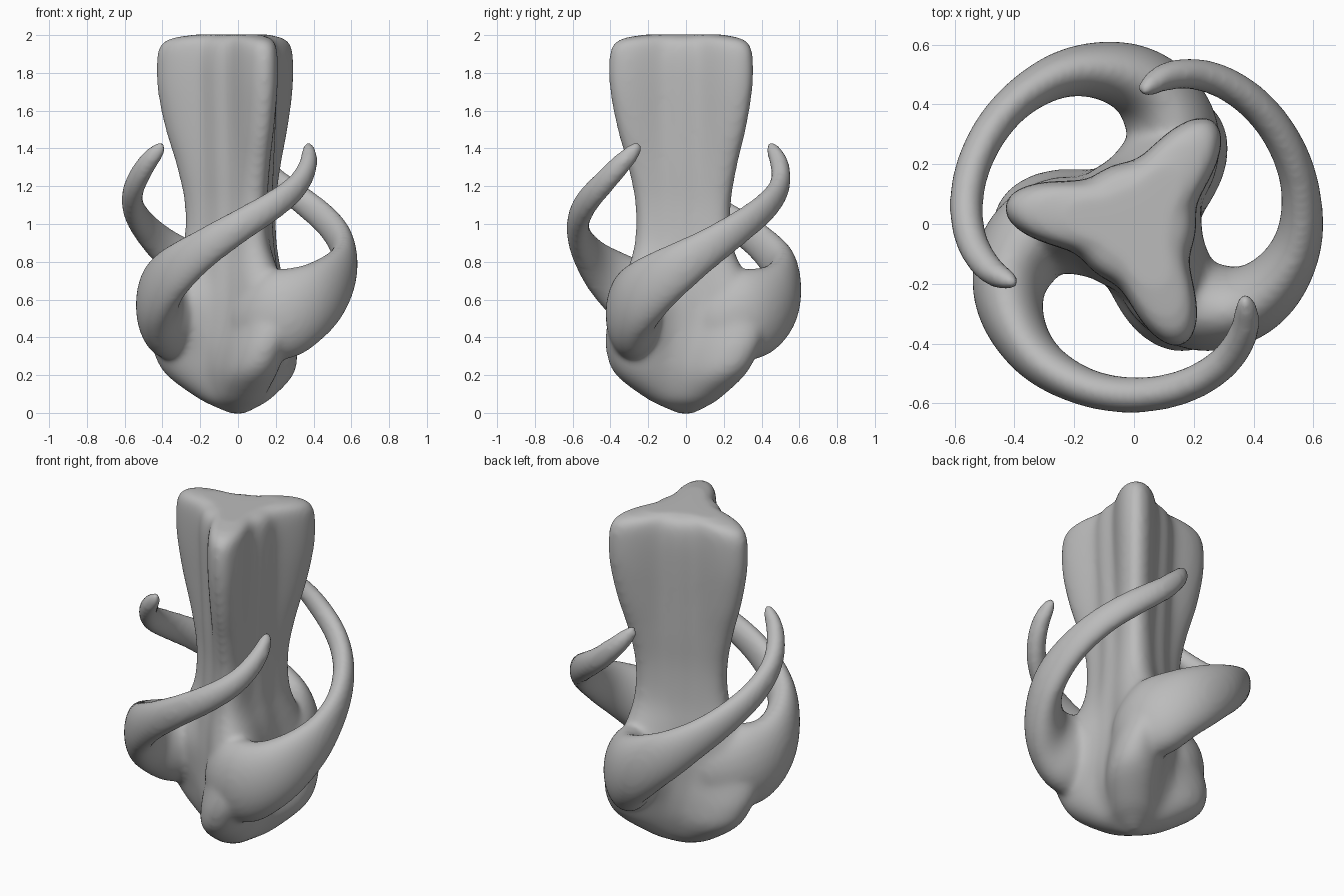
import bpy, bmesh
from math import sin, cos, radians, pi
from mathutils import Vector

cube = bpy.data.objects.get("Cube")
if cube:
    bpy.data.objects.remove(cube)

grey = bpy.data.materials.new("plain grey")
grey.use_nodes = True
tone = (0.5, 0.5, 0.5, 1)
grey.diffuse_color = tone
grey.node_tree.nodes["Principled BSDF"].inputs["Base Color"].default_value = tone


def smooth_keys(keys, steps):
    """Catmull-Rom interpolation through rows of values."""
    rows = [Vector(k) for k in keys]
    pad = [2 * rows[0] - rows[1]] + rows + [2 * rows[-1] - rows[-2]]
    out = []
    for a, b, c, d in zip(pad, pad[1:], pad[2:], pad[3:]):
        for i in range(steps):
            t = i / steps
            out.append(b + (c - a) * (t / 2) + (2 * a - 5 * b + 4 * c - d) * (t * t / 2)
                       + (3 * b - a - 3 * c + d) * (t ** 3 / 2))
    return out + [rows[-1]]


def loft(bm, rings):
    """Skin closed rings of points and cap both ends."""
    loops = [[bm.verts.new(p) for p in ring] for ring in rings]
    n = len(loops[0])
    for low, high in zip(loops, loops[1:]):
        for i in range(n):
            j = (i + 1) % n
            bm.faces.new((low[i], low[j], high[j], high[i]))
    bm.faces.new(loops[0][::-1])
    bm.faces.new(loops[-1])


def polar(angle, r, z):
    return Vector((r * cos(angle), r * sin(angle), z))


bm = bmesh.new()

# Three-cornered stem: height, corner radius, side radius, corner angle, corner sharpness
stem = [(-.004, .04, .03, 286, 1), (.03, .12, .09, 286, 1), (.08, .22, .15, 286, 1.1),
        (.2, .385, .2, 288, 1.4), (.32, .45, .22, 293, 1.6), (.45, .47, .225, 300, 1.6),
        (.6, .43, .225, 303, 1.6), (.75, .345, .21, 298, 1.8), (.9, .29, .19, 293, 2.2),
        (1.1, .285, .182, 292, 2.5), (1.3, .327, .19, 292, 2.8), (1.5, .388, .198, 292, 3),
        (1.7, .43, .206, 292, 3), (1.85, .437, .208, 292, 3), (1.94, .42, .198, 292, 3),
        (1.982, .36, .172, 292, 2.8), (2.003, .23, .12, 292, 2)]
rings = []
for z, corner, side, turn, sharp in smooth_keys(stem, 4):
    ring = []
    for i in range(90):
        a = 2 * pi * i / 90
        w = (.5 + .5 * cos(3 * (a - radians(turn)))) ** sharp
        ring.append(polar(a, side + (corner - side) * w, z))
    rings.append(ring)
loft(bm, rings)

# Curling arms: angle, distance from axis, height, sideways and upright half size
arm = [(-85, .1, .42, .08, .12), (-68, .23, .47, .13, .2), (-50, .36, .525, .15, .24),
       (-32, .475, .605, .12, .195), (-10, .545, .735, .085, .145), (10, .567, .86, .066, .108),
       (30, .572, .985, .06, .088), (50, .567, 1.105, .057, .077), (65, .548, 1.205, .054, .067),
       (77, .508, 1.315, .049, .056), (84, .462, 1.395, .035, .04), (86, .448, 1.435, .014, .014)]
path = smooth_keys(arm, 6)
for k in range(3):
    centres = [polar(radians(p[0] + 120 * k), p[1], p[2]) for p in path]
    rings = []
    for i, p in enumerate(path):
        tangent = (centres[min(i + 1, len(path) - 1)] - centres[max(i - 1, 0)]).normalized()
        out = tangent.cross(Vector((0, 0, 1))).normalized()
        up = out.cross(tangent)
        rings.append([centres[i] + out * (p[3] * cos(t)) + up * (p[4] * sin(t))
                      for t in (2 * pi * s / 24 for s in range(24))])
    loft(bm, rings)

bmesh.ops.recalc_face_normals(bm, faces=bm.faces)
mesh = bpy.data.meshes.new("stem_with_curling_arms")
bm.to_mesh(mesh)
bm.free()
mesh.materials.append(grey)
body = bpy.data.objects.new("stem_with_curling_arms", mesh)
bpy.context.collection.objects.link(body)

# Fuse the parts and soften the joins
fuse = body.modifiers.new("fuse", 'REMESH')
fuse.mode = 'VOXEL'
fuse.voxel_size = .014
fuse.use_smooth_shade = True
soften = body.modifiers.new("soften", 'SMOOTH')
soften.factor = .5
soften.iterations = 18
